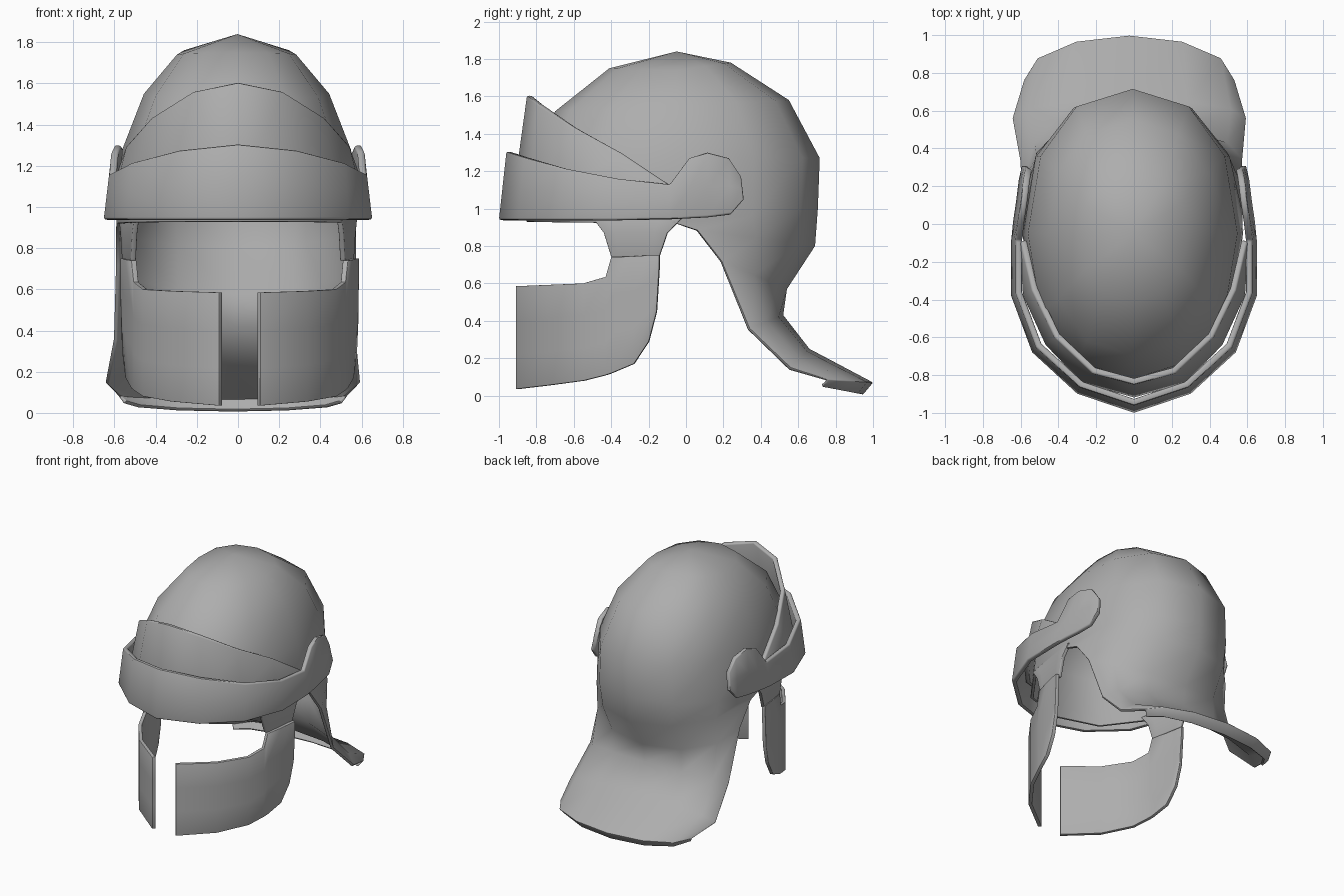
import bpy, bmesh, math
from mathutils import Vector

if "Cube" in bpy.data.objects:
    bpy.data.objects.remove(bpy.data.objects["Cube"])

steel = bpy.data.materials.new("steel grey")
steel.diffuse_color = (0.42, 0.42, 0.42, 1)
steel.use_nodes = True
steel.node_tree.nodes["Principled BSDF"].inputs["Base Color"].default_value = steel.diffuse_color


def panel(name, rows, thickness, mirror=False, cap=None, bevel=0.01):
    """Sheet through rows of points (None = no point), thickened inward."""
    bm = bmesh.new()
    grid = [[bm.verts.new(p) if p else None for p in row] for row in rows]
    for a, b in zip(grid, grid[1:]):
        for i in range(len(a) - 1):
            quad = (a[i], a[i + 1], b[i + 1], b[i])
            if all(quad):
                bm.faces.new(quad)
    if cap:
        tip = bm.verts.new(cap)
        for i in range(len(grid[0]) - 1):
            bm.faces.new((tip, grid[0][i + 1], grid[0][i]))
    bmesh.ops.remove_doubles(bm, verts=bm.verts, dist=0.0005)
    # make the sheet face away from the helmet axis
    bm.normal_update()
    axis = Vector((0, -0.1, 0.9))
    if sum(f.normal.dot(f.calc_center_median() - axis) * f.calc_area() for f in bm.faces) < 0:
        bmesh.ops.reverse_faces(bm, faces=bm.faces)
    mesh = bpy.data.meshes.new(name)
    bm.to_mesh(mesh)
    bm.free()
    mesh.materials.append(steel)
    ob = bpy.data.objects.new(name, mesh)
    bpy.context.collection.objects.link(ob)
    if mirror:
        m = ob.modifiers.new("mirror", 'MIRROR')
        m.use_clip = True
    s = ob.modifiers.new("thickness", 'SOLIDIFY')
    s.thickness = thickness
    s.offset = -1
    b = ob.modifiers.new("rounded rim", 'BEVEL')
    b.width = bevel
    b.segments = 2
    b.limit_method = 'ANGLE'
    b.angle_limit = math.radians(55)
    bpy.ops.object.select_all(action='DESELECT')
    ob.select_set(True)
    bpy.context.view_layer.objects.active = ob
    bpy.ops.object.convert(target='MESH')
    bpy.ops.object.shade_smooth_by_angle(angle=math.radians(45))
    return ob


def soft(v):
    return math.copysign(abs(v) ** 0.9, v) if abs(v) > 1e-6 else 0.0


# Skull dome: rings of 12 sides (half width, front y, back y, side z, front z, back z)
CY, SHIFT = -0.05, -0.007
rings = [(0.29, -0.41, 0.24, 1.74, 1.75, 1.78),
         (0.45, -0.70, 0.55, 1.55, 1.52, 1.58),
         (0.555, -0.82, 0.715, 1.28, 1.27, 1.27),
         (0.585, -0.855, 0.705, 0.92, 0.93, 1.00)]
rows = []
for w, yf, yb, zs, zf, zb in rings:
    row = []
    for i in range(13):
        a = math.radians(-180 + 30 * i)
        s, c = soft(math.sin(a)), soft(math.cos(a))
        y = CY + c * (yb - CY) if c > 0 else CY - c * (yf - CY)
        z = zs + ((zb - zs) * c if c > 0 else (zf - zs) * -c)
        row.append((w * s + SHIFT, y, z))
    rows.append(row)
# Neck guard: back rows (edge x, edge y, edge z, centre y, centre z, x shift),
# the last one a lip turned under
for xe, ye, ze, yc, zc, dx in [(0.585, 0.06, 0.885, 0.69, 0.80, -0.01),
                               (0.585, 0.19, 0.72, 0.54, 0.57, -0.01),
                               (0.59, 0.34, 0.36, 0.52, 0.43, -0.015),
                               (0.62, 0.56, 0.15, 0.66, 0.25, -0.025),
                               (0.56, 0.76, 0.085, 1.0, 0.07, -0.025),
                               (0.53, 0.73, 0.045, 0.945, 0.004, -0.025)]:
    row = [None] * 13
    for i in range(3, 10):
        a = math.radians(-180 + 30 * i)
        s, c = math.sin(a), math.cos(a)
        row[i] = (xe * s + dx, ye + (yc - ye) * c, ze + (zc - ze) * c)
    rows.append(row)
panel("dome_and_neck_guard", rows, 0.022, cap=(-0.003, -0.05, 1.84), bevel=0.006)

# Side straps between dome and cheek guards
strap = [(0.95, (-0.50, -0.42, -0.28, -0.14, -0.02)),
         (0.87, (-0.44, -0.38, -0.28, -0.17, -0.10)),
         (0.74, (-0.40, -0.36, -0.28, -0.20, -0.145))]
panel("side_straps",
      [[(0.58 + 0.17 * min(0, y + 0.05), y, z) for y in ys] for z, ys in strap],
      0.025, mirror=True, bevel=0.005)


def upright(columns, top_scale=1.0, steps=3):
    """Rows for a wall from columns (x, y, bottom z, top z)."""
    out = []
    for k in range(steps + 1):
        t = k / steps
        f = 1 + (top_scale - 1) * t
        out.append([(x * f, y * f, a + (b - a) * t) for x, y, a, b in columns])
    return out


# Cheek guards wrapping round to the front
cheek = [(0.10, -0.91, 0.035, 0.585), (0.33, -0.74, 0.055, 0.592),
         (0.47, -0.55, 0.08, 0.60), (0.515, -0.43, 0.11, 0.635),
         (0.526, -0.40, 0.12, 0.74), (0.555, -0.28, 0.17, 0.745),
         (0.57, -0.20, 0.29, 0.75), (0.577, -0.158, 0.45, 0.75),
         (0.58, -0.145, 0.68, 0.75)]
guards = panel("cheek_guards", upright(cheek), 0.025, mirror=True, bevel=0.005)
guards.location.x = 0.008

# Lower brow band ending in round ear lobes
brow = [(0, -1.0, 0.94, 1.305), (0.30, -0.90, 0.94, 1.275),
        (0.54, -0.68, 0.94, 1.215), (0.652, -0.38, 0.94, 1.16),
        (0.652, -0.09, 0.945, 1.13), (0.64, 0.02, 0.95, 1.27),
        (0.625, 0.12, 0.955, 1.30), (0.61, 0.24, 0.97, 1.27),
        (0.595, 0.31, 1.05, 1.17)]
panel("brow_band", upright(brow, 0.96, 2), 0.035, mirror=True, bevel=0.01)

# Upper visor band, leaning back and tapering to the ears
low = [(0, -0.92, 1.10), (0.28, -0.84, 1.10), (0.47, -0.64, 1.10),
       (0.59, -0.38, 1.10), (0.61, -0.09, 1.10)]
high = [(0, -0.85, 1.605), (0.22, -0.79, 1.56), (0.42, -0.60, 1.435),
        (0.54, -0.35, 1.30), (0.60, -0.09, 1.13)]
panel("upper_visor_band", [low, high], 0.035, mirror=True, bevel=0.01)
